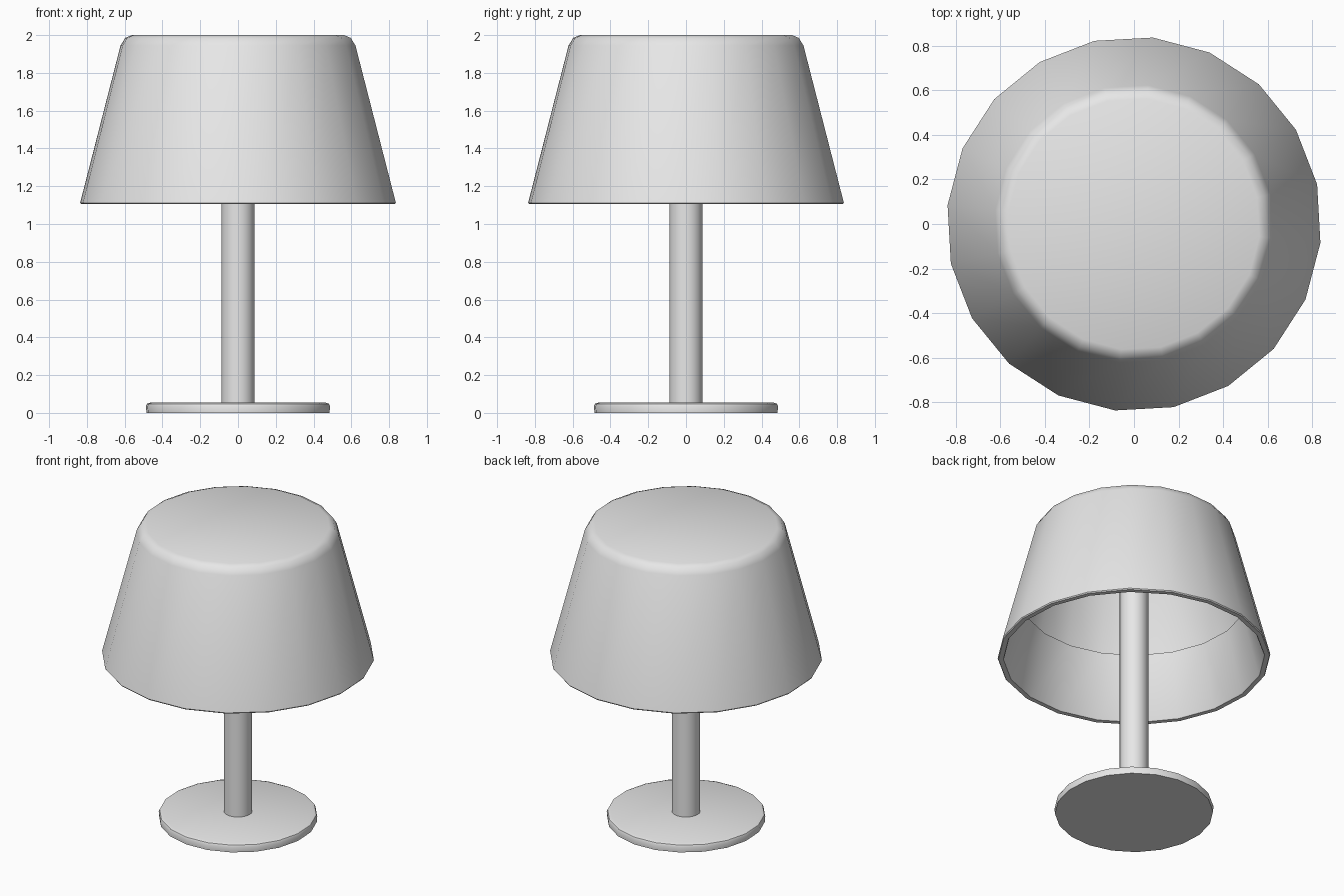
import bpy, bmesh, math

cube = bpy.data.objects.get("Cube")
if cube:
    bpy.data.objects.remove(cube, do_unlink=True)

SIDES = 20
TURN = math.radians(12.2)

grey = bpy.data.materials.new("light grey")
grey.use_nodes = True
colour = (0.8, 0.8, 0.8, 1)
grey.diffuse_color = colour
grey.node_tree.nodes["Principled BSDF"].inputs["Base Color"].default_value = colour


def lathe(name, profile, cap_start=True, cap_end=True):
    """Spin (radius, height) points around z, with optional end caps."""
    bm = bmesh.new()
    rings = []
    for r, z in profile:
        angles = [TURN + math.tau * i / SIDES for i in range(SIDES)]
        rings.append([bm.verts.new((r * math.cos(a), r * math.sin(a), z)) for a in angles])
    for low, high in zip(rings, rings[1:]):
        for i in range(SIDES):
            j = (i + 1) % SIDES
            bm.faces.new((low[i], low[j], high[j], high[i]))
    if cap_start:
        bm.faces.new(rings[0][::-1])
    if cap_end:
        bm.faces.new(rings[-1])
    mesh = bpy.data.meshes.new(name)
    bm.to_mesh(mesh)
    bm.free()
    mesh.materials.append(grey)
    obj = bpy.data.objects.new(name, mesh)
    bpy.context.collection.objects.link(obj)
    bpy.ops.object.select_all(action="DESELECT")
    obj.select_set(True)
    bpy.context.view_layer.objects.active = obj
    bpy.ops.object.shade_smooth_by_angle(angle=math.radians(40))
    return obj


# Round foot with a softened upper edge
lathe("base", [(0.487, 0), (0.49, 0.035), (0.484, 0.048), (0.465, 0.055)])

# Stem running up inside the shade
lathe("stem", [(0.088, 0.05), (0.088, 1.97)])

# Tapered shade: inner lining, rim, outer wall, rounded closed top
lathe("shade", [(0.695, 1.52), (0.80, 1.112), (0.805, 1.105), (0.835, 1.105),
                (0.84, 1.112), (0.625, 1.945), (0.6, 1.985), (0.565, 2.0)],
      cap_start=False)
